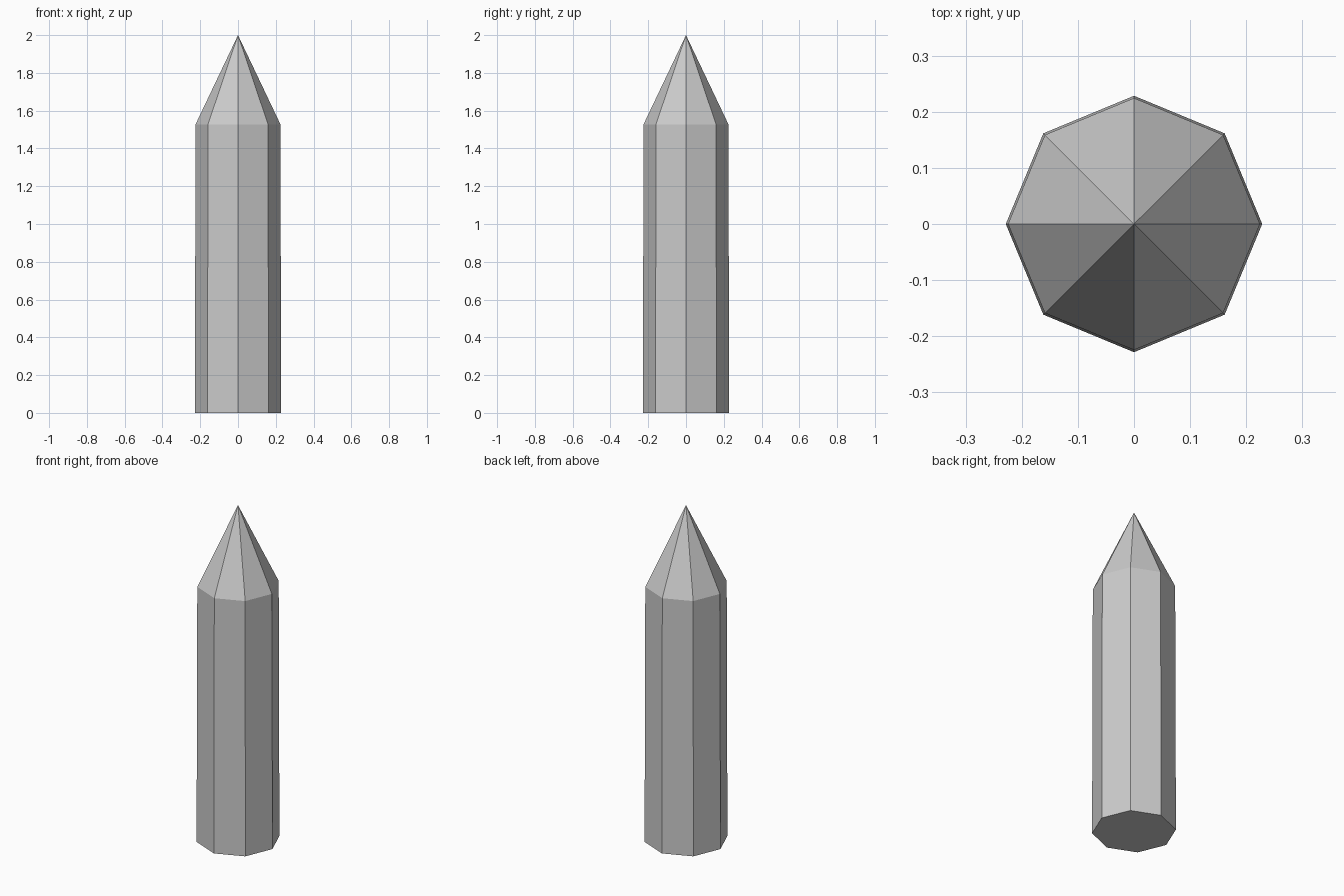
import bpy, bmesh
from math import cos, sin, pi

if "Cube" in bpy.data.objects:
    bpy.data.objects.remove(bpy.data.objects["Cube"])

SIDES = 8


def ring(bm, radius, z):
    return [bm.verts.new((radius * cos(2 * pi * i / SIDES),
                          radius * sin(2 * pi * i / SIDES), z))
            for i in range(SIDES)]


bm = bmesh.new()
base = ring(bm, 0.2285, 0.0)
shoulder = ring(bm, 0.2245, 1.528)
tip = bm.verts.new((0, 0, 2.0))

# Slightly tapered shaft, pointed cap and closed bottom
for i in range(SIDES):
    j = (i + 1) % SIDES
    bm.faces.new((base[i], base[j], shoulder[j], shoulder[i]))
    bm.faces.new((shoulder[i], shoulder[j], tip))
bm.faces.new(base[::-1])

mesh = bpy.data.meshes.new("pointed_post")
bm.to_mesh(mesh)
bm.free()
post = bpy.data.objects.new("pointed_post", mesh)
bpy.context.collection.objects.link(post)
